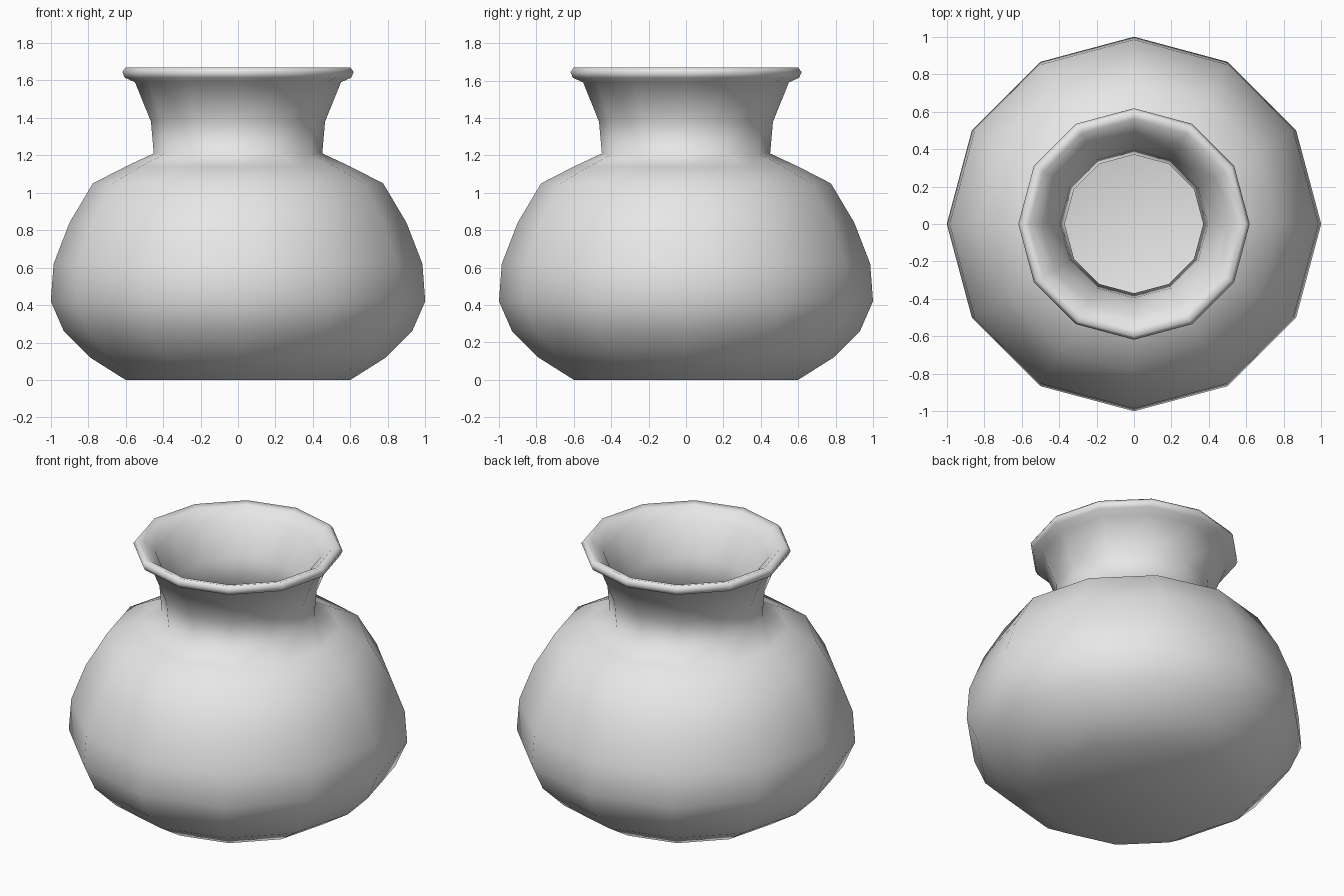
import bpy
import bmesh
from math import radians
from mathutils import Matrix, Vector

cube = bpy.data.objects.get("Cube")
if cube:
    bpy.data.objects.remove(cube, do_unlink=True)

SIDES = 12

# Plain grey clay
clay = bpy.data.materials.new("grey_clay")
clay.use_nodes = True
clay.diffuse_color = (0.8, 0.8, 0.8, 1)
clay.node_tree.nodes["Principled BSDF"].inputs["Base Color"].default_value = clay.diffuse_color

# Half profiles as (radius, height): outside from base to lip, inside from lip to floor
outside = [(0.6, 0), (0.79, 0.12), (0.93, 0.26), (1, 0.42), (0.985, 0.62),
           (0.9, 0.84), (0.775, 1.05), (0.6, 1.14), (0.45, 1.21),
           (0.465, 1.38), (0.55, 1.59), (0.605, 1.615), (0.618, 1.645), (0.6, 1.67)]
inside = [(0.56, 1.66), (0.49, 1.6), (0.395, 1.39), (0.37, 1.17), (0.56, 1.08),
          (0.72, 0.99), (0.83, 0.81), (0.91, 0.61), (0.92, 0.44),
          (0.87, 0.3), (0.74, 0.17), (0.57, 0.07)]


def lathe(name, profile):
    """Spin a profile into rings of quads and close both ends with a fan."""
    bm = bmesh.new()
    rings = []
    for radius, height in profile:
        rings.append([bm.verts.new(Matrix.Rotation(radians(360 * i / SIDES), 3, "Z")
                                   @ Vector((radius, 0, height))) for i in range(SIDES)])
    for low, high in zip(rings, rings[1:]):
        for i in range(SIDES):
            j = (i + 1) % SIDES
            bm.faces.new((low[i], low[j], high[j], high[i]))
    for ring in (rings[0], rings[-1]):
        centre = bm.verts.new((0, 0, ring[0].co.z))
        for i in range(SIDES):
            bm.faces.new((ring[i], ring[(i + 1) % SIDES], centre))
    bmesh.ops.recalc_face_normals(bm, faces=bm.faces)
    for face in bm.faces:
        face.smooth = True
    mesh = bpy.data.meshes.new(name)
    bm.to_mesh(mesh)
    bm.free()
    mesh.materials.append(clay)
    obj = bpy.data.objects.new(name, mesh)
    bpy.context.collection.objects.link(obj)
    return obj


# Hollow pot with a rounded belly, flared neck and rolled lip
lathe("pot", outside + inside)
